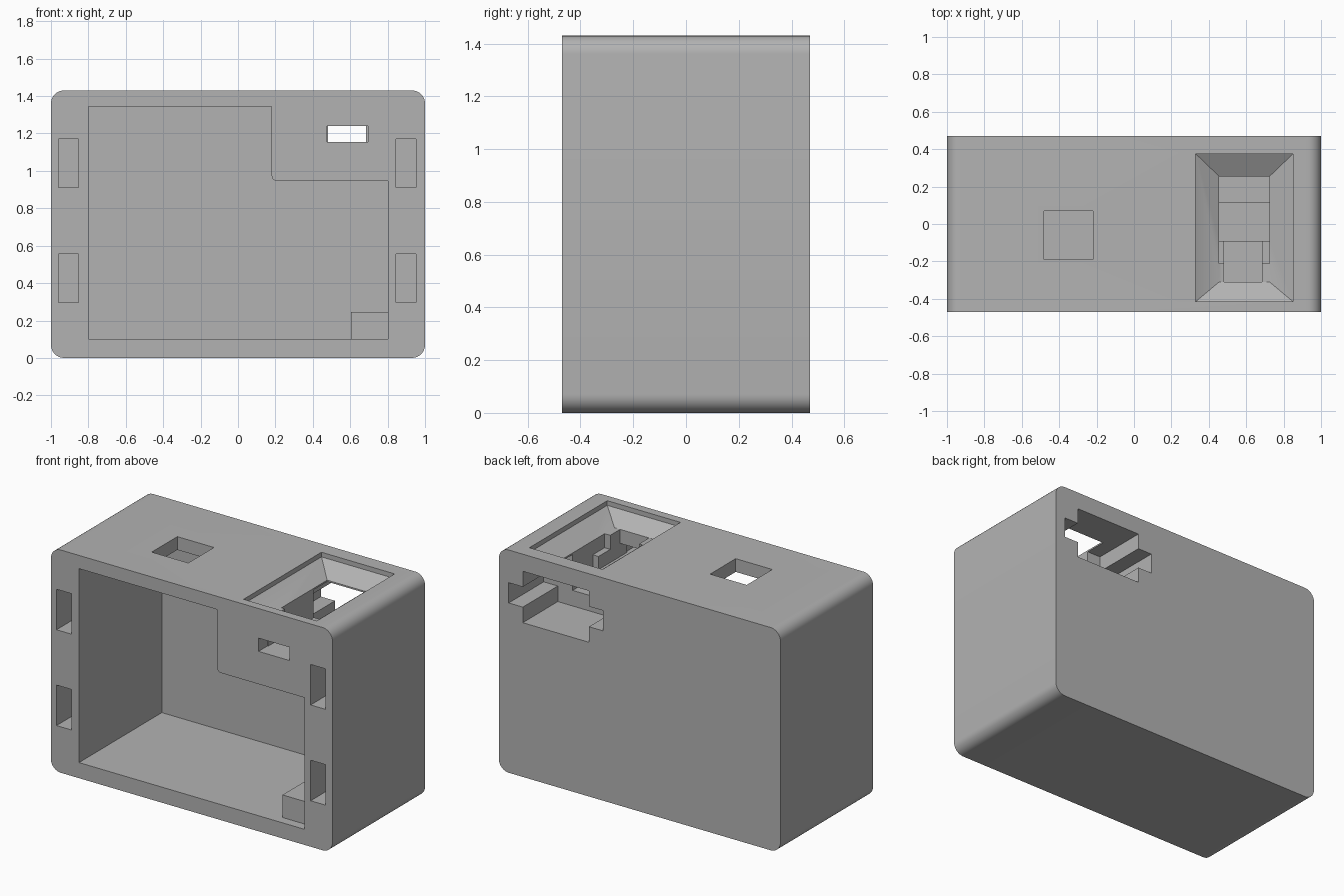
import bpy, bmesh, math

if "Cube" in bpy.data.objects:
    bpy.data.objects.remove(bpy.data.objects["Cube"], do_unlink=True)

grey = bpy.data.materials.new("plain_grey")
grey.use_nodes = True
colour = (0.45, 0.45, 0.45, 1)
grey.diffuse_color = colour
grey.node_tree.nodes["Principled BSDF"].inputs["Base Color"].default_value = colour


def loft(name, rings):
    """Closed solid through rings that have equal point counts."""
    bm = bmesh.new()
    loops = [[bm.verts.new(p) for p in ring] for ring in rings]
    n = len(loops[0])
    for a, b in zip(loops, loops[1:]):
        for i in range(n):
            j = (i + 1) % n
            bm.faces.new((a[i], a[j], b[j], b[i]))
    bm.faces.new(loops[0][::-1])
    bm.faces.new(loops[-1])
    bmesh.ops.recalc_face_normals(bm, faces=bm.faces)
    mesh = bpy.data.meshes.new(name)
    bm.to_mesh(mesh)
    bm.free()
    mesh.materials.append(grey)
    obj = bpy.data.objects.new(name, mesh)
    bpy.context.scene.collection.objects.link(obj)
    return obj


def prism(name, outline, y0, y1):
    return loft(name, [[(x, y, z) for x, z in outline] for y in (y0, y1)])


def box(name, x0, x1, y0, y1, z0, z1):
    return prism(name, [(x0, z0), (x1, z0), (x1, z1), (x0, z1)], y0, y1)


def arc(cx, cz, r, start, end, steps=8):
    angles = [math.radians(start + (end - start) * i / steps) for i in range(steps + 1)]
    return [(cx + r * math.cos(a), cz + r * math.sin(a)) for a in angles]


def rect(x0, x1, y0, y1, z):
    return [(x0, y0, z), (x1, y0, z), (x1, y1, z), (x0, y1, z)]


# Case with four rounded long edges
W, D, H, R = 1.0, 0.47, 1.43, 0.07
outline = (arc(W - R, H - R, R, 0, 90) + arc(R - W, H - R, R, 90, 180)
           + arc(R - W, R, R, 180, 270) + arc(W - R, R, R, 270, 360))
case = prism("case", outline, -D, D)

# Large front cavity with a notched upper corner
cavity = [(-0.8, 0.1), (0.803, 0.1), (0.803, 0.945)]
cavity += arc(0.21, 0.975, 0.03, 270, 180, 5) + [(0.18, 1.345), (-0.8, 1.345)]
cutters = [prism("cavity_cut", cavity, -0.6, 0.37)]

# Pockets beside the cavity
for x in (-0.96, 0.845):
    for z in (0.295, 0.91):
        cutters.append(box("pocket_cut", x, x + 0.106, -0.6, -0.27, z, z + 0.26))

cutters += [
    # Square window in the top
    box("window_cut", -0.48, -0.22, -0.19, 0.07, 1.3, 1.5),
    # Cross-shaped socket in the back
    box("socket_arms_cut", 0.26, 0.93, 0.115, 0.6, 1.09, 1.22),
    box("socket_core_cut", 0.36, 0.83, 0.115, 0.6, 0.99, 1.32),
    # Funnel with a short upright lip
    loft("funnel_cut", [rect(0.455, 0.725, -0.31, 0.255, 1.33),
                        rect(0.33, 0.85, -0.415, 0.375, 1.4),
                        rect(0.33, 0.85, -0.415, 0.375, 1.5)]),
    # Stepped shaft and cable channel below the funnel
    box("shaft_cut", 0.455, 0.725, -0.09, 0.255, 1.09, 1.335),
    box("ledge_cut", 0.455, 0.725, -0.21, -0.05, 1.24, 1.335),
    box("channel_cut", 0.48, 0.685, -0.31, -0.05, 1.155, 1.335),
    box("slot_cut", 0.48, 0.685, -0.4, -0.2, 1.155, 1.24),
    box("slot_mouth_cut", 0.475, 0.695, -0.6, -0.38, 1.155, 1.24),
]

# Cut the case, then discard the cutters
for i, cutter in enumerate(cutters):
    cutter.hide_render = True
    mod = case.modifiers.new("cut_%d" % i, "BOOLEAN")
    mod.operation = "DIFFERENCE"
    mod.solver = "EXACT"
    mod.object = cutter
bpy.context.view_layer.update()
evaluated = case.evaluated_get(bpy.context.evaluated_depsgraph_get())
result = bpy.data.meshes.new_from_object(evaluated)
case.modifiers.clear()
case.data = result
for cutter in cutters:
    bpy.data.objects.remove(cutter, do_unlink=True)
result.materials.clear()
result.materials.append(grey)

# Small block in the lower corner of the cavity
box("corner_block", 0.603, 0.81, -0.41, -0.12, 0.095, 0.245)

bpy.ops.object.select_all(action="DESELECT")
case.select_set(True)
bpy.context.view_layer.objects.active = case
bpy.ops.object.shade_smooth_by_angle(angle=math.radians(30))
